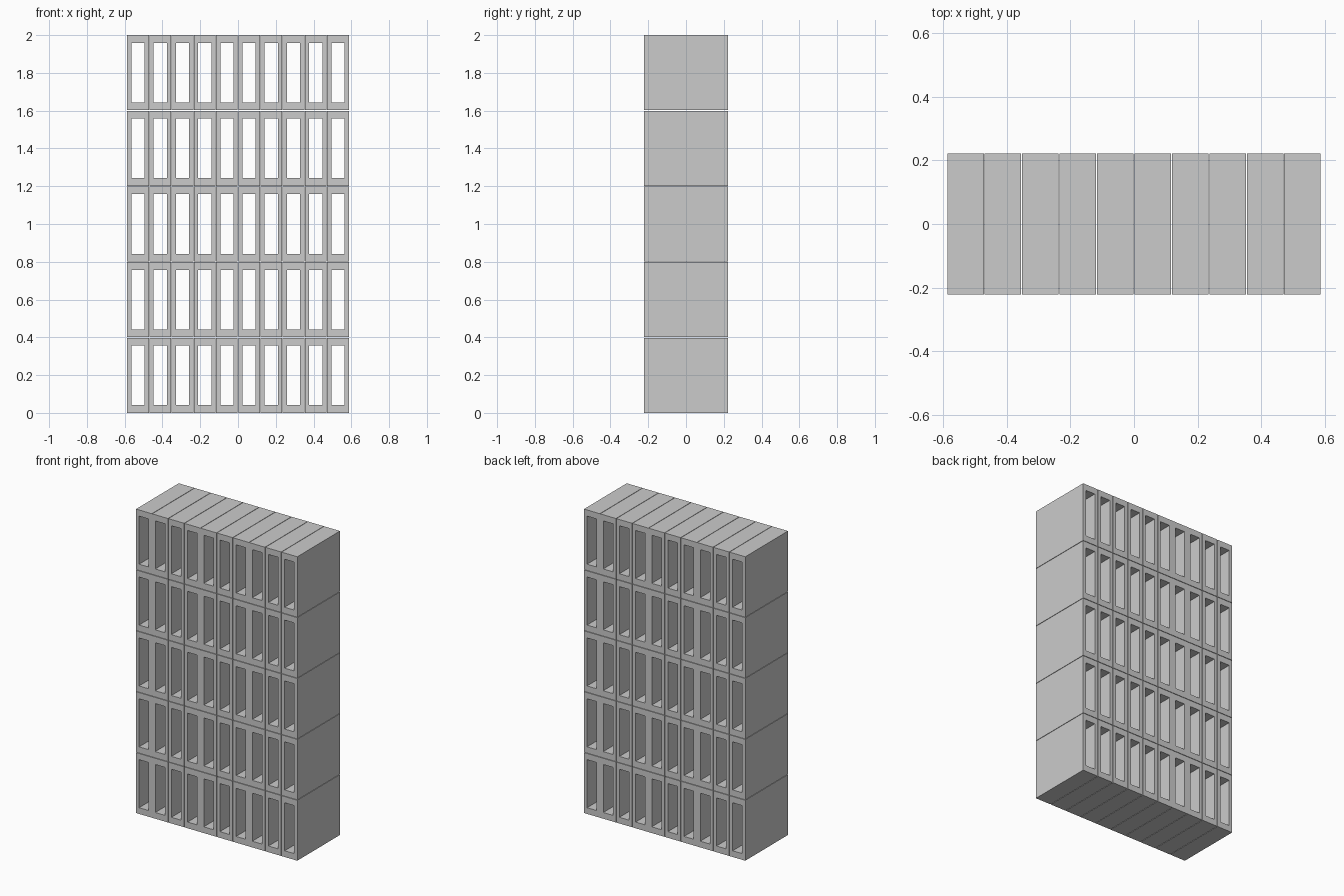
import bpy
import bmesh

cube = bpy.data.objects.get("Cube")
if cube:
    bpy.data.objects.remove(cube, do_unlink=True)

COLS, ROWS = 10, 5
WIDTH, DEPTH, HEIGHT = 1.174, 0.444, 2.0
GAP = 0.003
HOLE_W, HOLE_H = 0.07, 0.316

grey = bpy.data.materials.new("plain grey")
grey.use_nodes = True
colour = (0.6, 0.6, 0.6, 1)
grey.diffuse_color = colour
grey.node_tree.nodes["Principled BSDF"].inputs["Base Color"].default_value = colour


def rect(bm, w, h, y):
    """Ring of four corners centred on the y axis."""
    return [bm.verts.new((sx * w / 2, y, sz * h / 2))
            for sx, sz in ((-1, -1), (1, -1), (1, 1), (-1, 1))]


def bridge(bm, a, b):
    for i in range(4):
        j = (i + 1) % 4
        bm.faces.new((a[i], a[j], b[j], b[i]))


# One open-ended box with a rectangular opening right through it
pitch_x = (WIDTH + GAP) / COLS
pitch_z = (HEIGHT + GAP) / ROWS
box_w, box_h = pitch_x - GAP, pitch_z - GAP
bm = bmesh.new()
rings = [rect(bm, w, h, y) for w, h, y in (
    (box_w, box_h, -DEPTH / 2), (box_w, box_h, DEPTH / 2),
    (HOLE_W, HOLE_H, DEPTH / 2), (HOLE_W, HOLE_H, -DEPTH / 2))]
for k in range(4):
    bridge(bm, rings[k], rings[(k + 1) % 4])
bmesh.ops.recalc_face_normals(bm, faces=bm.faces)
mesh = bpy.data.meshes.new("open_box")
bm.to_mesh(mesh)
bm.free()
mesh.materials.append(grey)

# Stack of boxes
for r in range(ROWS):
    for c in range(COLS):
        box = bpy.data.objects.new(f"open_box_row{r + 1}_column{c + 1}", mesh)
        box.location = ((c - (COLS - 1) / 2) * pitch_x, 0, box_h / 2 + r * pitch_z)
        bpy.context.collection.objects.link(box)
